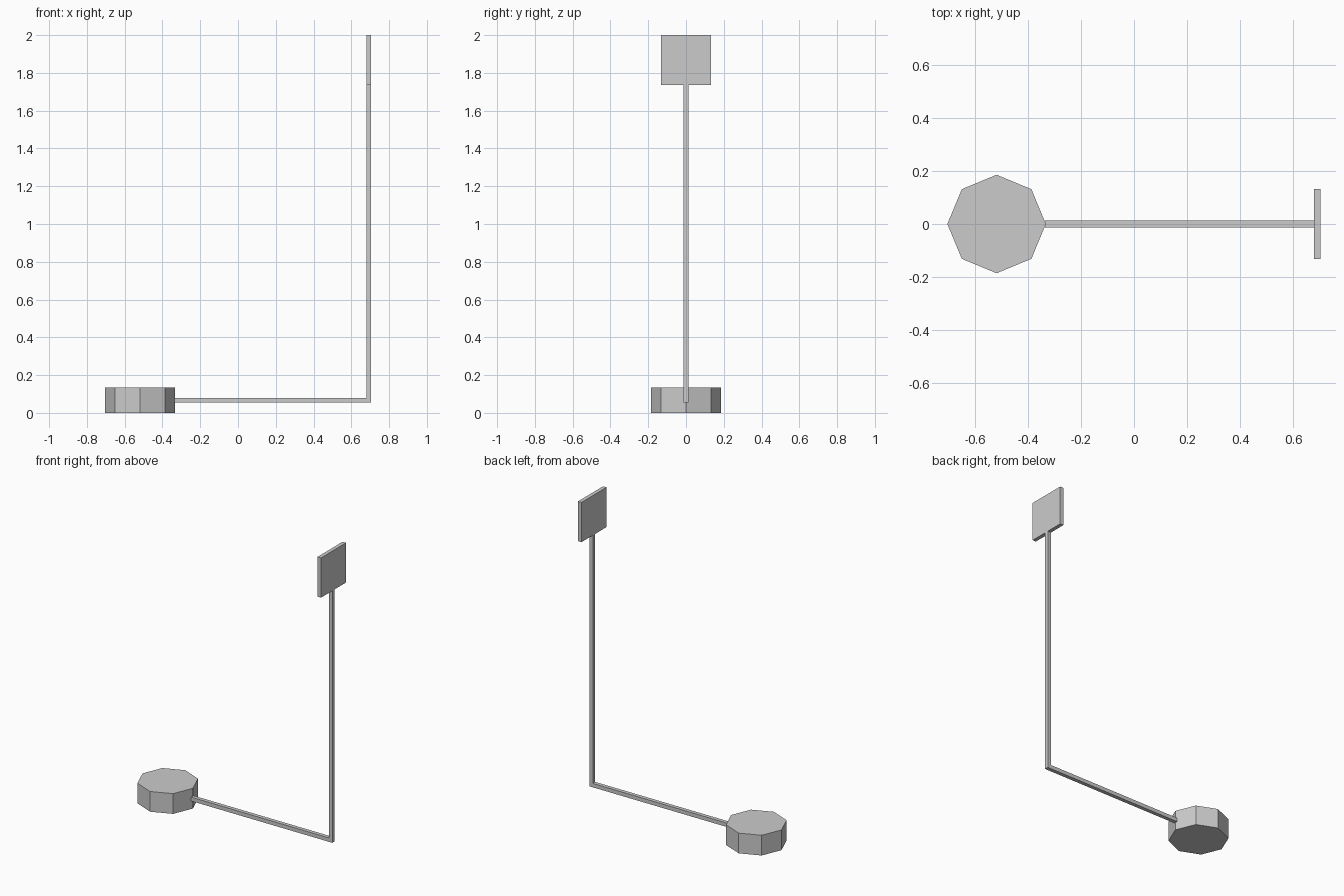
import bpy, bmesh, math

if "Cube" in bpy.data.objects:
    bpy.data.objects.remove(bpy.data.objects["Cube"])

def prism(name, points, vec, offset):
    """Extrude a closed outline along vec."""
    bm = bmesh.new()
    face = bm.faces.new([bm.verts.new([p + o for p, o in zip(pt, offset)]) for pt in points])
    ext = bmesh.ops.extrude_face_region(bm, geom=[face])
    verts = [g for g in ext["geom"] if isinstance(g, bmesh.types.BMVert)]
    bmesh.ops.translate(bm, verts=verts, vec=vec)
    bmesh.ops.recalc_face_normals(bm, faces=bm.faces)
    mesh = bpy.data.meshes.new(name)
    bm.to_mesh(mesh)
    bm.free()
    obj = bpy.data.objects.new(name, mesh)
    bpy.context.collection.objects.link(obj)
    return obj

T = 0.026        # bar and panel thickness
RIGHT = 0.705    # outer face of the upright
R = 0.186        # weight radius
CX = -RIGHT + R  # weight centre
Z0 = 0.054       # underside of the horizontal bar
PANEL_Z = 1.735

# Octagonal weight, corners on the axes
octagon = [(R * math.cos(i * math.pi / 4), R * math.sin(i * math.pi / 4), 0) for i in range(8)]
prism("octagonal_base", octagon, (0, 0, 0.135), (CX, 0, 0))

# L-shaped square bar: horizontal arm and upright
x0 = CX + R - 0.004
bar = [(x0, Z0), (RIGHT, Z0), (RIGHT, PANEL_Z), (RIGHT - T, PANEL_Z), (RIGHT - T, Z0 + T), (x0, Z0 + T)]
prism("bent_bar", [(x, 0, z) for x, z in bar], (0, T, 0), (0, -T / 2, 0))

# Square panel at the top of the upright
h = 0.132
panel = [(0, -h, PANEL_Z), (0, h, PANEL_Z), (0, h, 2.0), (0, -h, 2.0)]
prism("top_panel", panel, (T, 0, 0), (RIGHT - T, 0, 0))
